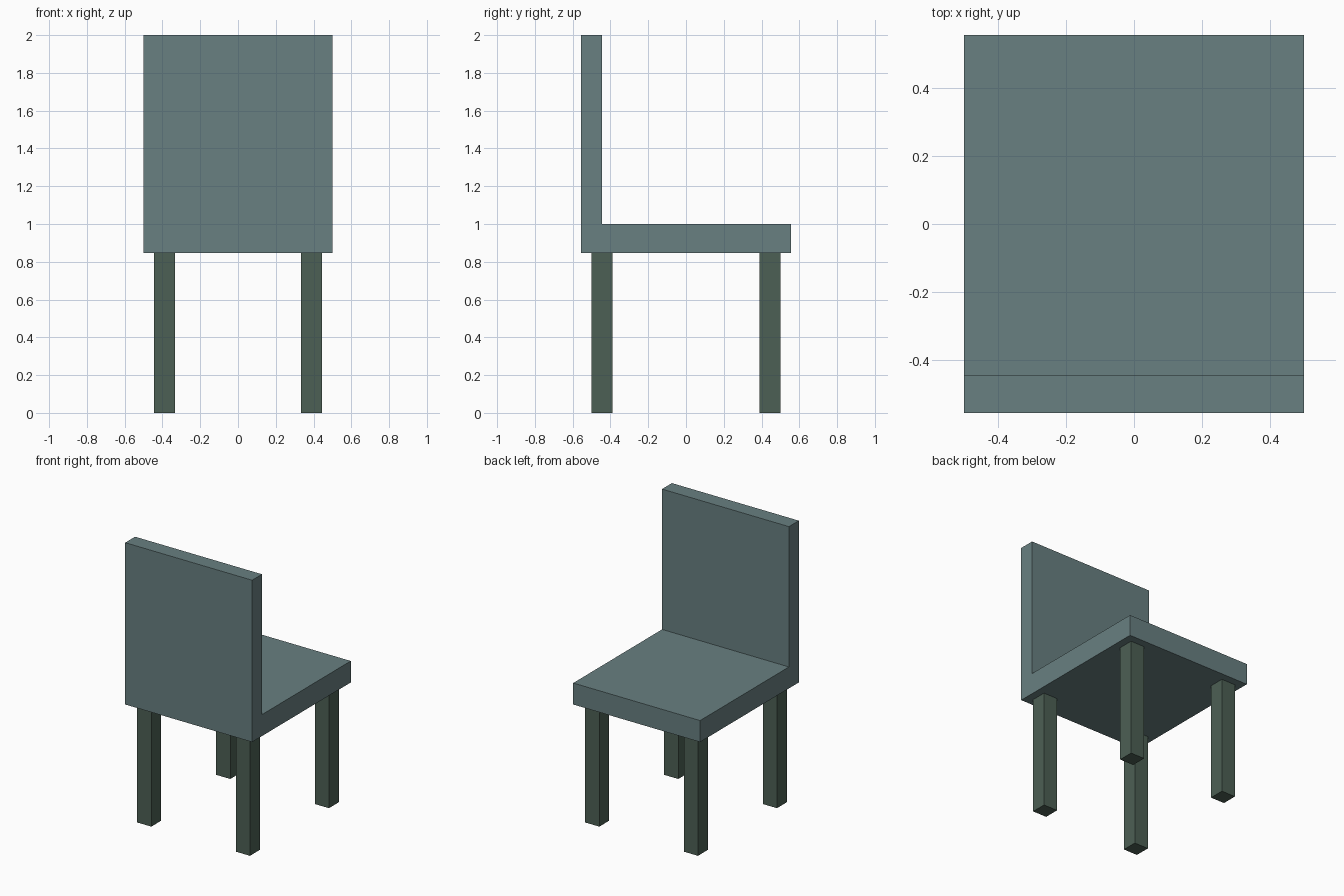
import bpy, bmesh

if "Cube" in bpy.data.objects:
    bpy.data.objects.remove(bpy.data.objects["Cube"])

U = 1 / 18  # layout unit
SEAT_BOTTOM = 0.847


def material(name, color):
    mat = bpy.data.materials.new(name)
    mat.diffuse_color = (*color, 1)
    mat.use_nodes = True
    mat.node_tree.nodes["Principled BSDF"].inputs["Base Color"].default_value = mat.diffuse_color
    return mat


def add_object(name, bm, mat):
    bmesh.ops.recalc_face_normals(bm, faces=bm.faces)
    mesh = bpy.data.meshes.new(name)
    bm.to_mesh(mesh)
    bm.free()
    mesh.materials.append(mat)
    obj = bpy.data.objects.new(name, mesh)
    bpy.context.collection.objects.link(obj)
    return obj


upholstery = material("upholstery", (0.14, 0.215, 0.22))
leg_paint = material("leg_paint", (0.073, 0.117, 0.089))

# Seat and backrest: one L-shaped side profile (y, z) extruded across x
profile = [(-10 * U, SEAT_BOTTOM), (10 * U, SEAT_BOTTOM), (10 * U, 1),
           (-8 * U, 1), (-8 * U, 2), (-10 * U, 2)]
bm = bmesh.new()
face = bm.faces.new([bm.verts.new((-0.5, y, z)) for y, z in profile])
side = bmesh.ops.extrude_face_region(bm, geom=[face], use_keep_orig=True)
bmesh.ops.translate(bm, vec=(1, 0, 0),
                    verts=[g for g in side["geom"] if isinstance(g, bmesh.types.BMVert)])
add_object("seat_and_backrest", bm, upholstery)

# Four square legs
for y_name, sy in (("front", -1), ("back", 1)):
    for x_name, sx in (("left", -1), ("right", 1)):
        bm = bmesh.new()
        bmesh.ops.create_cube(bm, size=1)
        bmesh.ops.scale(bm, vec=(2 * U, 2 * U, SEAT_BOTTOM), verts=bm.verts)
        bmesh.ops.translate(bm, vec=(sx * 7 * U, sy * 8 * U, SEAT_BOTTOM / 2), verts=bm.verts)
        add_object(f"{y_name}_{x_name}_leg", bm, leg_paint)
